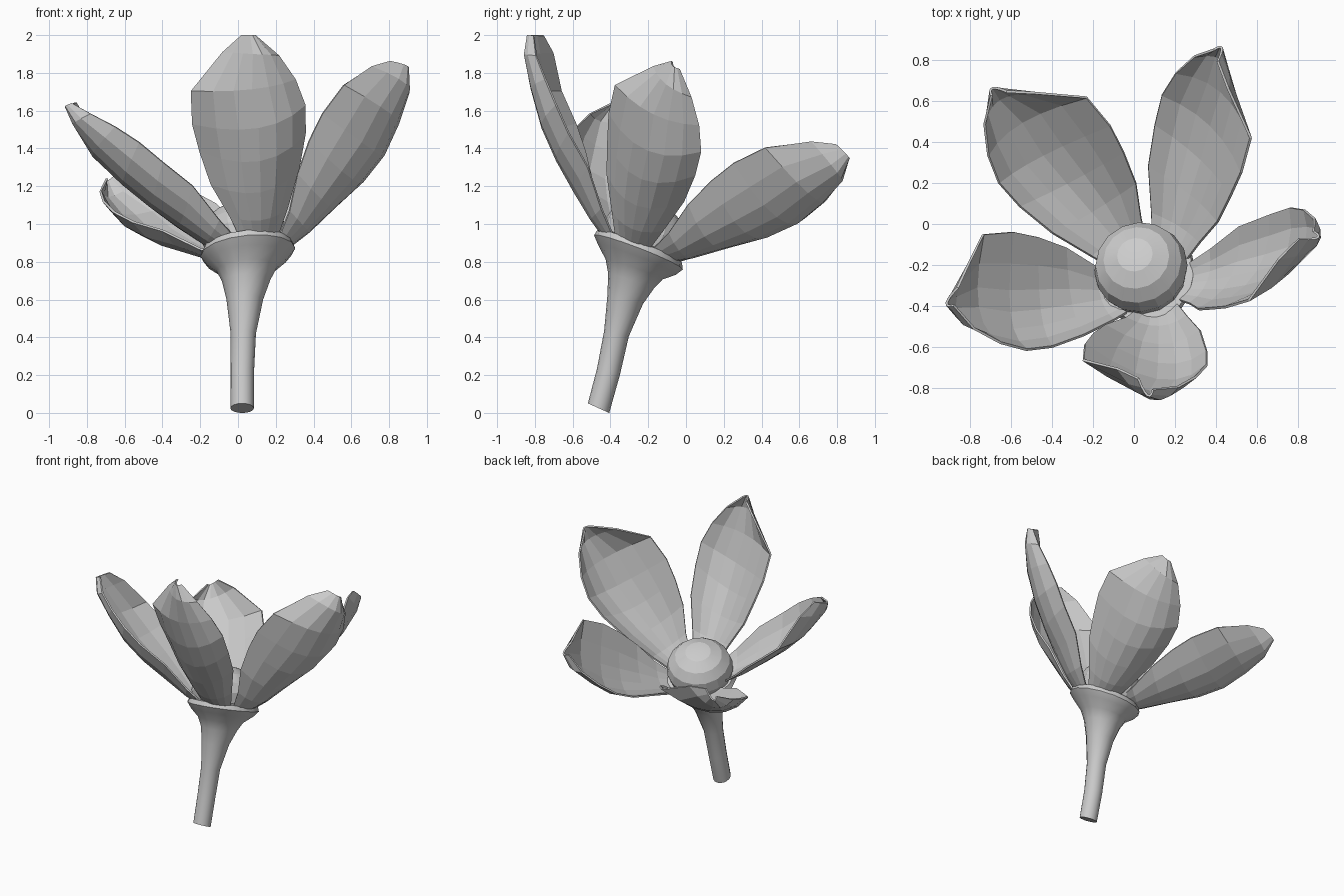
import bpy, math
from mathutils import Vector, Matrix

if "Cube" in bpy.data.objects:
    bpy.data.objects.remove(bpy.data.objects["Cube"])

O = Vector((0.097, -0.262, 0.874))               # petal whorl centre
N = Vector((-0.173, 0.382, 0.908)).normalized()  # tilted flower axis
NC = Vector((-0.09, 0.36, 0.93)).normalized()    # cup axis


def make(name, verts, faces):
    me = bpy.data.meshes.new(name)
    me.from_pydata(verts, [], faces)
    me.update()
    ob = bpy.data.objects.new(name, me)
    bpy.context.collection.objects.link(ob)
    return ob


# Stem and cup: rings of (centre, radius, normal)
rings = [
    ((.022, -.463, .025), .062, (0, .41, .91)),
    ((.022, -.410, .22), .063, (0, .25, .97)),
    ((.028, -.368, .42), .067, (0, .22, .97)),
    ((.036, -.322, .60), .097, (0, .25, .97)),
    ((.043, -.290, .70), .128, (-.03, .3, .95)),
    ((.046, -.275, .76), .160, (-.06, .33, .93)),
    ((.050, -.260, .81), .220, NC),
    ((.052, -.252, .85), .252, NC),
    ((.052, -.245, .882), .240, NC),
    ((.052, -.240, .897), .160, NC),
]
SIDES = 16
verts, faces = [], []
for c, r, n in rings:
    n = Vector(n).normalized()
    u = (Vector((1, 0, 0)) - n * n.x).normalized()
    v = n.cross(u)
    for i in range(SIDES):
        a = 2 * math.pi * i / SIDES
        verts.append(Vector(c) + r * (math.cos(a) * u + math.sin(a) * v))
for k in range(len(rings) - 1):
    for i in range(SIDES):
        j = (i + 1) % SIDES
        faces.append((k * SIDES + i, k * SIDES + j, (k + 1) * SIDES + j, (k + 1) * SIDES + i))
faces.append(tuple(reversed(range(SIDES))))
faces.append(tuple(range(len(verts) - SIDES, len(verts))))
stem = make("stem_and_cup", verts, faces)
for p in stem.data.polygons:
    p.use_smooth = True
stem.data.set_sharp_from_angle(angle=math.radians(28))

# Flower centre: squashed ball
bpy.ops.mesh.primitive_uv_sphere_add(segments=16, ring_count=8, radius=1)
ball = bpy.context.object
ball.name = "flower_centre"
ball.matrix_world = (Matrix.Translation((.034, -.215, .94))
                     @ N.to_track_quat('Z', 'Y').to_matrix().to_4x4()
                     @ Matrix.Diagonal((.230, .230, .185, 1)))
for p in ball.data.polygons:
    p.use_smooth = True
ball.data.set_sharp_from_angle(angle=math.radians(20))

# Petal: rows of left, middle and right points as (radial, sideways, height)
rows = [
    ((.15, -.10, .00), (.17, 0, -.02), (.16, .10, .00)),
    ((.23, -.15, .10), (.28, 0, .04), (.27, .15, .09)),
    ((.32, -.235, .26), (.42, 0, .14), (.43, .225, .25)),
    ((.42, -.28, .41), (.57, 0, .255), (.60, .26, .37)),
    ((.52, -.31, .53), (.71, 0, .385), (.72, .265, .48)),
    ((.66, -.31, .66), (.84, -.02, .555), (.82, .22, .59)),
    ((.80, -.13, .80), (.945, 0, .71), (.905, .14, .70)),
    ((.89, -.03, .845), (.97, 0, .81), (.945, .03, .81)),
]
COLS = 6
pv, pf = [], []
for L, C, R in rows:
    L, C, R = Vector(L), Vector(C), Vector(R)
    for i in range(COLS + 1):
        s = 2 * i / COLS - 1
        pv.append(L * (s * (s - 1) / 2) + C * (1 - s * s) + R * (s * (s + 1) / 2))
W = COLS + 1
for k in range(len(rows) - 1):
    for i in range(COLS):
        a = k * W + i
        pf.append((a, a + 1, a + W + 1, a + W))

# Five petals around the tilted axis
radial0 = Vector((.959, -.103, .268))
radial0 = (radial0 - N * radial0.dot(N)).normalized()
for q in range(5):
    rad = Matrix.Rotation(math.radians(72 * q), 3, N) @ radial0
    tan = N.cross(rad)
    petal = make(f"petal_{q + 1}", [O + rad * p.x + tan * p.y + N * p.z for p in pv], pf)
    sol = petal.modifiers.new("thickness", 'SOLIDIFY')
    sol.thickness = 0.012
    sol.offset = 0
